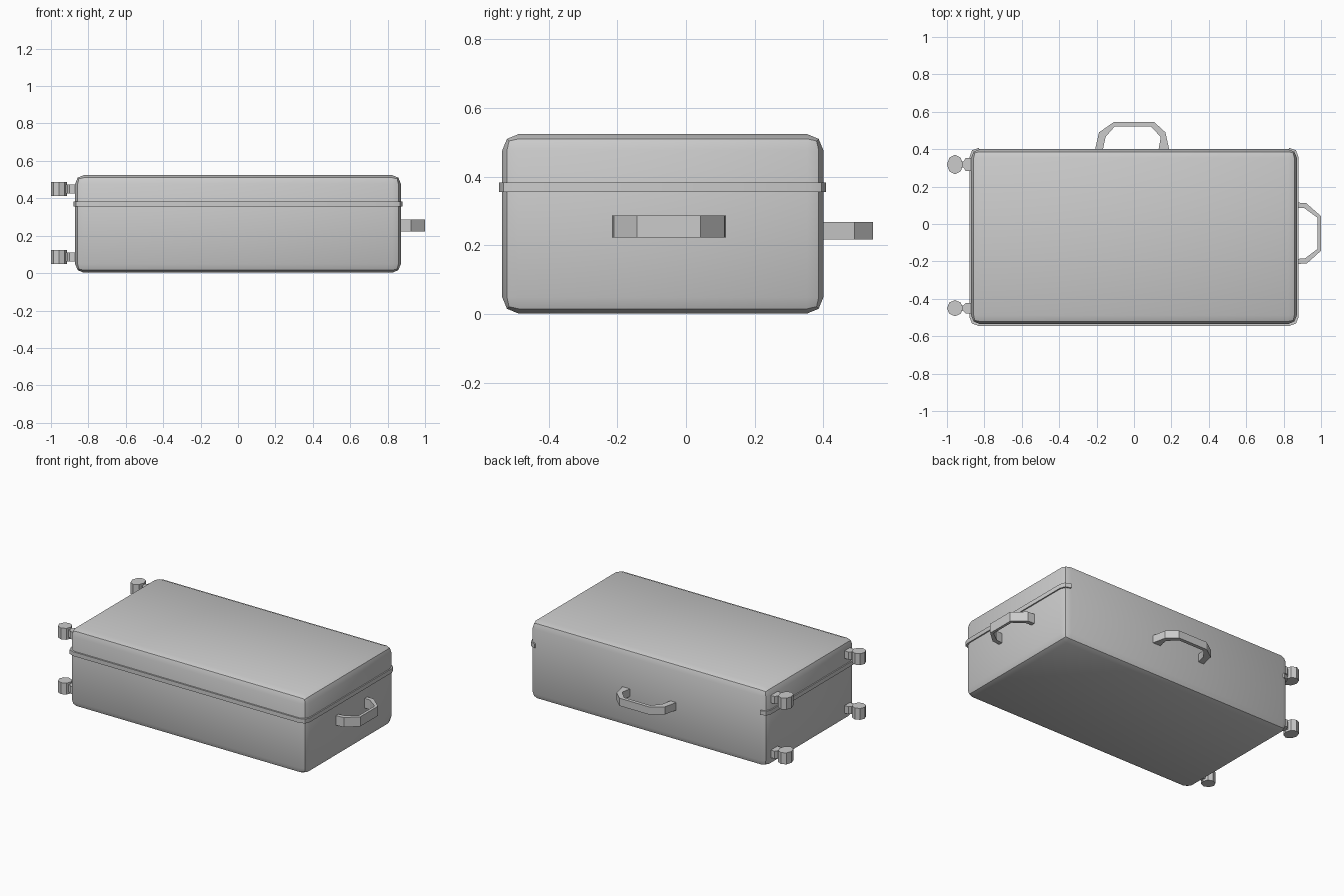
import bpy, bmesh, math

if "Cube" in bpy.data.objects:
    bpy.data.objects.remove(bpy.data.objects["Cube"])


def finish(name, bm, angle=40):
    bmesh.ops.recalc_face_normals(bm, faces=bm.faces)
    mesh = bpy.data.meshes.new(name)
    bm.to_mesh(mesh)
    bm.free()
    ob = bpy.data.objects.new(name, mesh)
    bpy.context.collection.objects.link(ob)
    bpy.ops.object.select_all(action='DESELECT')
    ob.select_set(True)
    bpy.context.view_layer.objects.active = ob
    bpy.ops.object.shade_smooth_by_angle(angle=math.radians(angle))
    return ob


def strip(name, outer, inner, z0, z1, angle=30):
    """Flat bar of rectangular section running between two outlines."""
    bm = bmesh.new()
    rings = [[bm.verts.new(c) for c in ((*o, z0), (*o, z1), (*i, z1), (*i, z0))]
             for o, i in zip(outer, inner)]
    for a, b in zip(rings, rings[1:]):
        for k in range(4):
            n = (k + 1) % 4
            bm.faces.new((a[k], a[n], b[n], b[k]))
    bm.faces.new(rings[0])
    bm.faces.new(rings[-1][::-1])
    return finish(name, bm, angle)


def prism(bm, pts, z0, z1):
    low = [bm.verts.new((x, y, z0)) for x, y in pts]
    top = [bm.verts.new((x, y, z1)) for x, y in pts]
    bm.faces.new(low[::-1])
    bm.faces.new(top)
    for i in range(len(pts)):
        j = (i + 1) % len(pts)
        bm.faces.new((low[i], low[j], top[j], top[i]))


# Case body with two-step rounded edges
bm = bmesh.new()
bmesh.ops.create_cube(bm, size=1)
for v in bm.verts:
    v.co = (v.co.x * 1.742, v.co.y * 0.935 - 0.0675, (v.co.z + 0.5) * 0.522 + 0.002)
bmesh.ops.bevel(bm, geom=bm.edges[:], offset=0.047, segments=2,
                profile=0.5, affect='EDGES')
finish("case_body", bm, 40)

# Lid seam band, open along the hinge side
half_out = [(0.83, 0.407), (0.866, 0.394), (0.879, 0.36),
            (0.879, -0.50), (0.866, -0.532), (0.83, -0.545)]
half_in = [(0.82, 0.385), (0.845, 0.375), (0.855, 0.35),
           (0.855, -0.49), (0.845, -0.51), (0.82, -0.52)]


def mirrored(pts):
    return pts + [(-x, y) for x, y in reversed(pts)]


strip("lid_band", mirrored(half_out), mirrored(half_in), 0.355, 0.383)

# End carry handle
strip("end_handle",
      [(0.86, 0.115), (0.92, 0.112), (1.0, 0.042), (1.0, -0.143), (0.925, -0.21), (0.86, -0.215)],
      [(0.86, 0.088), (0.91, 0.085), (0.982, 0.033), (0.982, -0.133), (0.915, -0.183), (0.86, -0.188)],
      0.223, 0.287)

# Side carry handle on the back
strip("side_handle",
      [(-0.21, 0.39), (-0.187, 0.49), (-0.108, 0.545), (0.108, 0.545), (0.168, 0.49), (0.19, 0.39)],
      [(-0.168, 0.39), (-0.152, 0.465), (-0.103, 0.522), (0.09, 0.522), (0.143, 0.465), (0.13, 0.39)],
      0.217, 0.268)

# Four caster wheels on the left end, each with neck and mounting pad
for y, r, pad, row in ((0.318, 0.052, 0.035, "back"), (-0.45, 0.043, 0.028, "front")):
    for z, level in ((0.45, "upper"), (0.086, "lower")):
        bm = bmesh.new()
        wheel = [(-0.957 + 0.043 * math.cos(i * math.pi / 4),
                  y + r * math.sin(i * math.pi / 4)) for i in range(8)]
        prism(bm, wheel, z - 0.038, z + 0.038)
        mount = [(-0.93, y - 0.015), (-0.912, y - 0.015), (-0.9, y - pad), (-0.86, y - pad),
                 (-0.86, y + pad), (-0.9, y + pad), (-0.912, y + 0.015), (-0.93, y + 0.015)]
        prism(bm, mount, z - 0.025, z + 0.025)
        finish(f"caster_{row}_{level}", bm, 30)
